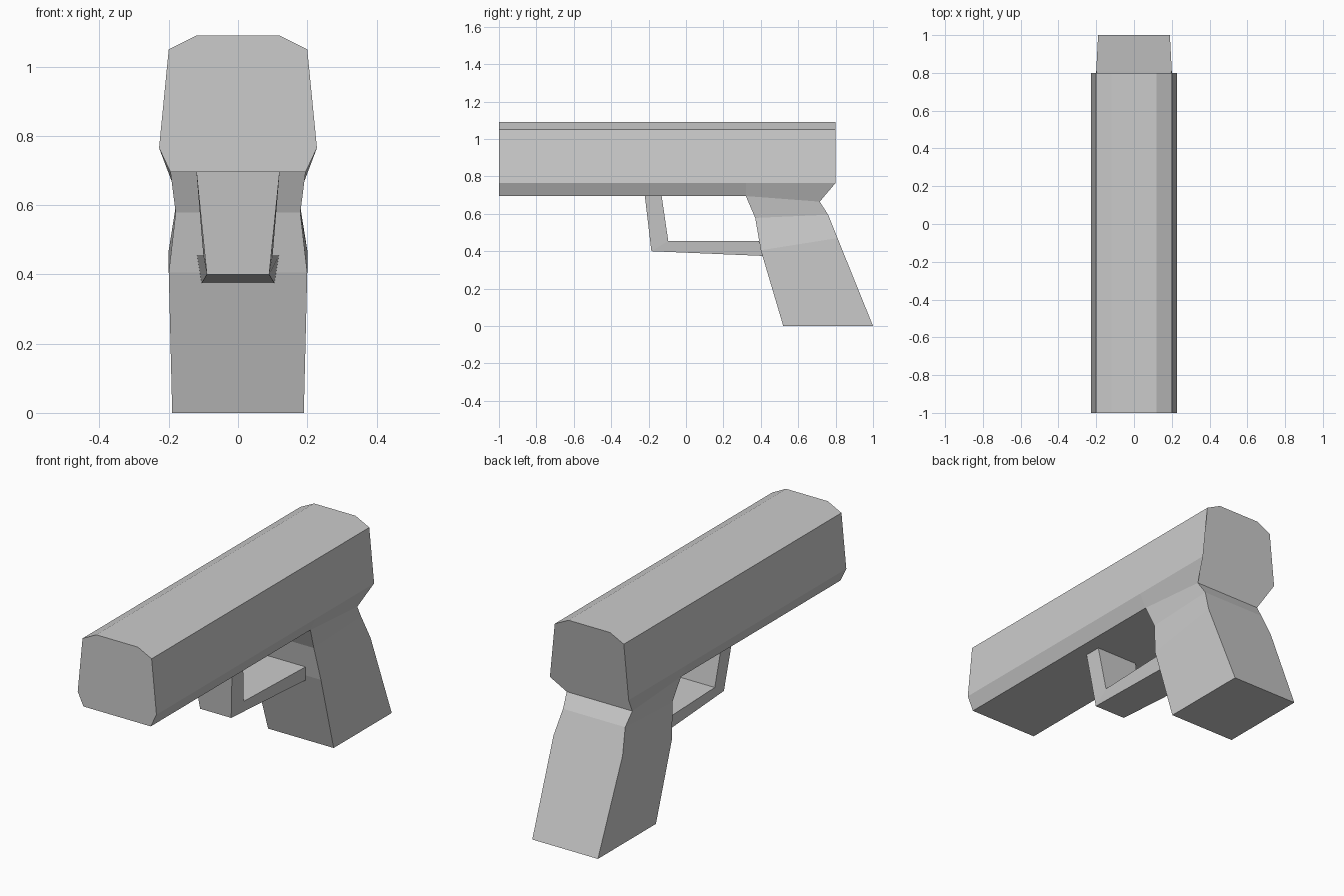
import bpy
import bmesh

cube = bpy.data.objects.get("Cube")
if cube:
    bpy.data.objects.remove(cube, do_unlink=True)

grey = bpy.data.materials.new("light_grey")
grey.use_nodes = True
grey.diffuse_color = (0.6, 0.6, 0.6, 1)
grey.node_tree.nodes["Principled BSDF"].inputs["Base Color"].default_value = grey.diffuse_color


def loft(name, half_rings, cap_start=True, cap_end=True):
    """Mirror each half ring of (half width, y, z) points in x, then bridge the rings."""
    bm = bmesh.new()
    rings = []
    for half in half_rings:
        full = half + [(-x, y, z) for x, y, z in reversed(half)]
        rings.append([bm.verts.new(p) for p in full])
    for a, b in zip(rings, rings[1:]):
        n = len(a)
        for i in range(n):
            j = (i + 1) % n
            bm.faces.new((a[i], a[j], b[j], b[i]))
    if cap_start:
        bm.faces.new(rings[0])
    if cap_end:
        bm.faces.new(rings[-1])
    bmesh.ops.recalc_face_normals(bm, faces=bm.faces)
    mesh = bpy.data.meshes.new(name)
    bm.to_mesh(mesh)
    bm.free()
    mesh.materials.append(grey)
    obj = bpy.data.objects.new(name, mesh)
    bpy.context.collection.objects.link(obj)
    return obj


# Slide: bevelled prism whose rear underside tucks in above the grip
upper = [(0.12, 1.09), (0.20, 1.05), (0.228, 0.765)]


def slide_ring(y, bottom):
    return [(x, y, z) for x, z in upper] + [bottom]


loft("slide", [
    slide_ring(-1.0, (0.195, -1.0, 0.695)),
    slide_ring(0.32, (0.195, 0.32, 0.695)),
    slide_ring(0.80, (0.19, 0.715, 0.665)),
])

# Grip: front and back edge points from top to bottom
loft("grip", [
    [(0.195, 0.32, 0.695), (0.19, 0.715, 0.665)],
    [(0.18, 0.37, 0.578), (0.18, 0.76, 0.595)],
    [(0.20, 0.40, 0.405), (0.20, 0.81, 0.47)],
    [(0.19, 0.52, 0.0), (0.19, 1.0, 0.0)],
], cap_start=False)

# Trigger guard: front post, then lower bar back to the grip
loft("trigger_guard", [
    [(0.12, -0.22, 0.695), (0.12, -0.13, 0.695)],
    [(0.09, -0.185, 0.40), (0.10, -0.095, 0.455)],
    [(0.105, 0.41, 0.375), (0.118, 0.39, 0.455)],
], cap_start=False, cap_end=False)
